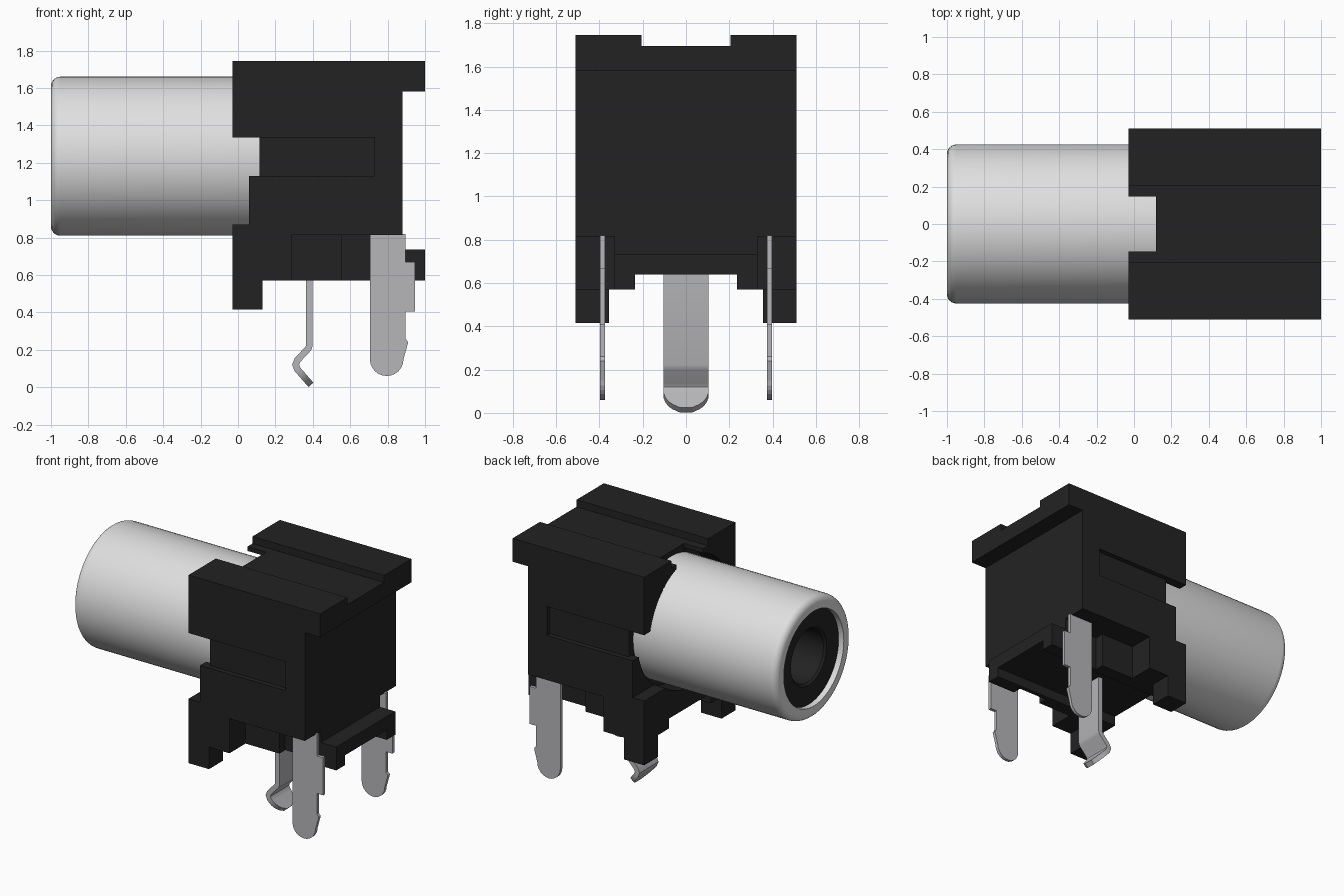
import bpy, bmesh, math
from mathutils import Vector

if "Cube" in bpy.data.objects:
    bpy.data.objects.remove(bpy.data.objects["Cube"])


def material(name, rgb):
    m = bpy.data.materials.new(name)
    m.diffuse_color = (*rgb, 1)
    m.use_nodes = True
    m.node_tree.nodes["Principled BSDF"].inputs["Base Color"].default_value = m.diffuse_color
    return m


BLACK = material("black plastic", (0.0165, 0.0165, 0.0165))
SILVER = material("light silver", (0.74, 0.74, 0.74))
PIN = material("tin grey", (0.47, 0.47, 0.49))


def finish(bm, name, mat, smooth=False):
    bmesh.ops.recalc_face_normals(bm, faces=bm.faces)
    me = bpy.data.meshes.new(name)
    bm.to_mesh(me)
    bm.free()
    ob = bpy.data.objects.new(name, me)
    bpy.context.collection.objects.link(ob)
    if mat:
        me.materials.append(mat)
    bpy.ops.object.select_all(action='DESELECT')
    ob.select_set(True)
    bpy.context.view_layer.objects.active = ob
    if smooth:
        bpy.ops.object.shade_smooth_by_angle(angle=math.radians(35))
    return ob


def prism(name, pts, axis, lo, hi, mat):
    """Extrude a (x,z) profile along y, or a (y,z) profile along x."""
    bm = bmesh.new()
    place = (lambda a, b, t: (a, t, b)) if axis == 'y' else (lambda a, b, t: (t, a, b))
    f = bm.faces.new([bm.verts.new(place(a, b, lo)) for a, b in pts])
    ext = bmesh.ops.extrude_face_region(bm, geom=[f])['geom']
    bmesh.ops.translate(bm, verts=[v for v in ext if isinstance(v, bmesh.types.BMVert)],
                        vec=place(0, 0, hi - lo))
    return finish(bm, name, mat)


def box(name, x, y, z, mat=None):
    return prism(name, [(x[0], z[0]), (x[1], z[0]), (x[1], z[1]), (x[0], z[1])], 'y', y[0], y[1], mat)


def lathe(name, profile, mat, z=1.235, seg=72):
    """Spin an (x, radius) loop around the x axis at height z."""
    bm = bmesh.new()
    rings = []
    for x, r in profile:
        if r == 0:
            rings.append([bm.verts.new((x, 0, z))] * seg)
        else:
            rings.append([bm.verts.new((x, r * math.cos(math.tau * i / seg),
                                        z + r * math.sin(math.tau * i / seg))) for i in range(seg)])
    for a, b in zip(rings, rings[1:] + rings[:1]):
        for i in range(seg):
            j = (i + 1) % seg
            vs = list(dict.fromkeys([a[i], a[j], b[j], b[i]]))
            if len(vs) > 2:
                bm.faces.new(vs)
    return finish(bm, name, mat, True)


def cut(ob, cutter):
    m = ob.modifiers.new("cut", 'BOOLEAN')
    m.operation, m.solver, m.object = 'DIFFERENCE', 'EXACT', cutter
    bpy.context.view_layer.objects.active = ob
    bpy.ops.object.modifier_apply(modifier=m.name)
    bpy.data.objects.remove(cutter)


# Housing: side profile, then socket bore, top channel, top notch, side grooves, bottom channel
housing = prism("housing", [
    (-.03, 1.745), (1, 1.745), (1, 1.58), (.88, 1.58), (.88, .815), (.29, .815), (.29, .57),
    (-.03, .57), (-.03, .87), (.06, .87), (.06, 1.13), (.115, 1.13), (.115, 1.335), (-.03, 1.335)],
    'y', -.51, .51, BLACK)
cut(housing, lathe("bore", [(-.3, 0), (-.3, .455), (.116, .455), (.116, 0)], None))
cut(housing, box("top_channel", (-.2, 1.2), (-.205, .205), (1.695, 1.9)))
cut(housing, box("top_notch", (-.2, .117), (-.147, .147), (1.4, 1.9)))
cut(housing, box("bottom_channel", (-.2, .4), (-.235, .235), (.4, .64)))
for s in (-1, 1):
    cut(housing, box("side_groove", (.1, .73), sorted((s * .475, s * .6)), (1.13, 1.335)))

# Front feet under the housing
for s, side in ((-1, "front"), (1, "back")):
    box(f"{side}_foot", (-.03, .13), sorted((s * .355, s * .51)), (.415, .575), BLACK)

# Stepped base below the housing, with a channel along its underside
for name, x0, x1, w, top in (("base_block", .28, .555, .33, .82), ("base_core", .55, .79, .265, .82),
                             ("base_rear_wall", .78, .88, .33, .82), ("rear_ledge", .87, 1, .33, .735)):
    prism(name, [(-w, top), (-w, .57), (-.235, .57), (-.235, .64),
                 (.235, .64), (.235, .57), (w, .57), (w, top)], 'x', x0, x1, BLACK)

# Metal sleeve with rounded front rim, and the plastic insert inside it
rim = [(-.95 - .05 * math.sin(a), .375 + .05 * math.cos(a)) for a in
       (math.pi / 2 * i / 6 for i in range(7))]
lathe("sleeve", [(.118, .425)] + rim + [(-1, .335), (.118, .335)], SILVER)
lathe("insert", [(.118, 0), (.118, .336), (-.96, .336), (-.96, .2), (-.945, .185),
                 (-.45, .185), (-.45, 0)], BLACK)

# Side pins: flat stamped blades with a shoulder, a barb and a round tip
tip = [(.795 + .09 * math.cos(a), .15 + .09 * math.sin(a)) for a in
       (-math.pi * i / 12 for i in range(13))]
blade = [(.705, .82), (.895, .82), (.895, .67), (.945, .67), (.945, .405), (.895, .405),
         (.895, .26), (.91, .24)] + tip
for s, side in ((-1, "front"), (1, "back")):
    prism(f"{side}_pin", blade, 'y', *sorted((s * .375, s * .398)), PIN)

# Centre pin: bent strip with a rounded end
path = [Vector(p) for p in ((.382, .7), (.382, .225), (.376, .207), (.318, .145),
                            (.308, .12), (.318, .095))]
path_end = Vector((.39, .0125))
bm = bmesh.new()
stations = [(p, .105) for p in path]
for i in range(1, 9):
    t = math.sin(math.pi / 2 * i / 8)
    stations.append((path[-1].lerp(path_end, t), max(.03, .105 * math.sqrt(1 - t * t))))
rows = [[bm.verts.new((p.x, k * w, p.y)) for k in (-1, 1)] for p, w in stations]
for a, b in zip(rows, rows[1:]):
    bm.faces.new((a[0], a[1], b[1], b[0]))
pin = finish(bm, "centre_pin", PIN)
m = pin.modifiers.new("thickness", 'SOLIDIFY')
m.thickness, m.offset, m.use_even_offset = .035, 0, True
bpy.ops.object.modifier_apply(modifier=m.name)
bpy.ops.object.shade_smooth_by_angle(angle=math.radians(35))
